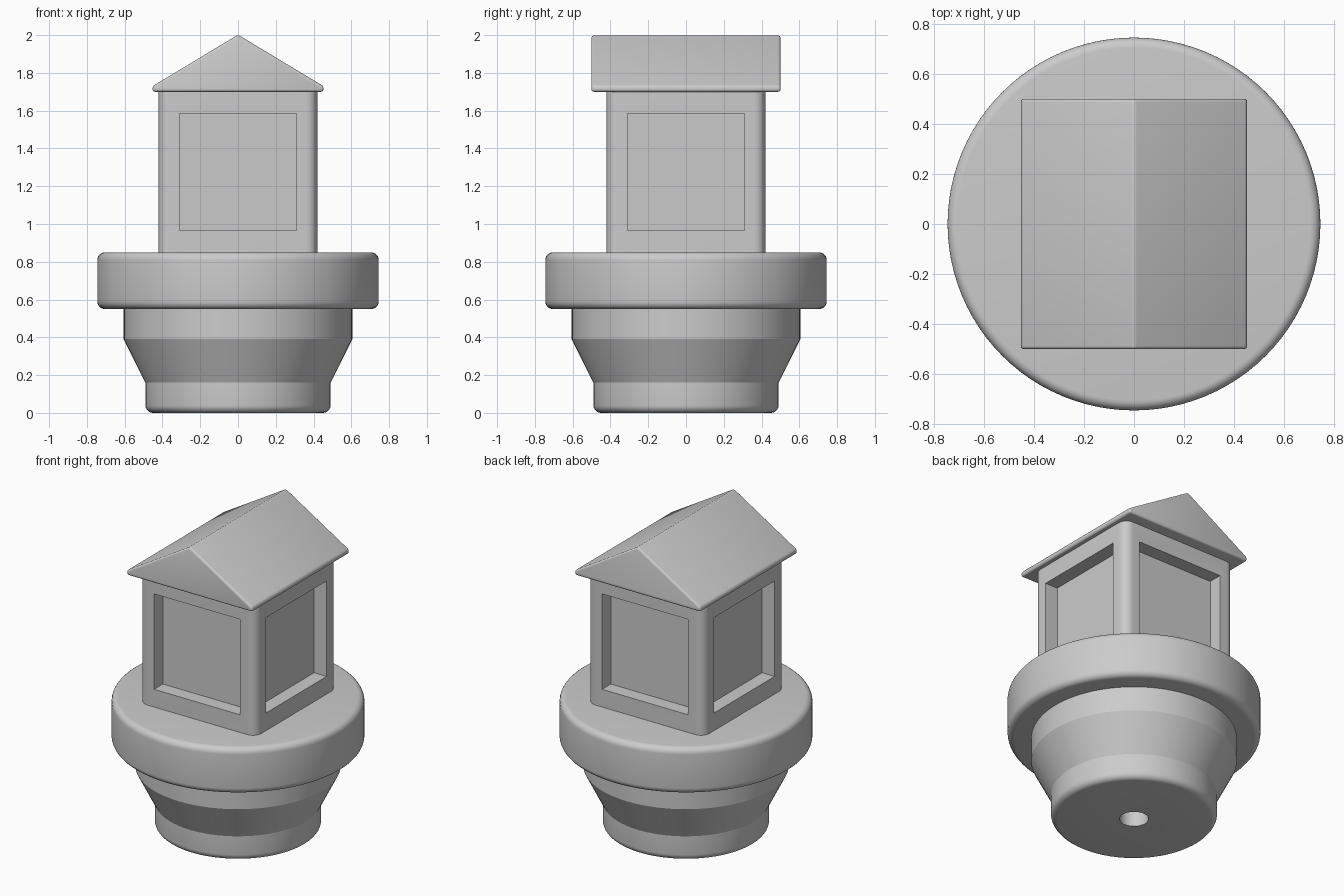
import bpy, bmesh, math

old = bpy.data.objects.get("Cube")
if old:
    bpy.data.objects.remove(old, do_unlink=True)

grey = bpy.data.materials.new("plain grey")
grey.use_nodes = True
colour = (0.6, 0.6, 0.6, 1)
grey.diffuse_color = colour
grey.node_tree.nodes["Principled BSDF"].inputs["Base Color"].default_value = colour


def add_object(name, bm):
    bmesh.ops.recalc_face_normals(bm, faces=bm.faces)
    mesh = bpy.data.meshes.new(name)
    bm.to_mesh(mesh)
    bm.free()
    mesh.materials.append(grey)
    obj = bpy.data.objects.new(name, mesh)
    bpy.context.collection.objects.link(obj)
    return obj


def activate(obj):
    bpy.ops.object.select_all(action='DESELECT')
    obj.select_set(True)
    bpy.context.view_layer.objects.active = obj


def smooth(obj, degrees=30):
    activate(obj)
    bpy.ops.object.shade_smooth_by_angle(angle=math.radians(degrees))


def corner(r, z, radius, start):
    """Quarter-round profile points, from the start angle in degrees."""
    angles = [math.radians(start + 15 * i) for i in range(7)]
    return [(r + radius * math.cos(a), z + radius * math.sin(a)) for a in angles]


def lathe(name, profile, sides=96):
    bm = bmesh.new()
    verts = [bm.verts.new((r, 0, z)) for r, z in profile]
    edges = [bm.edges.new(pair) for pair in zip(verts, verts[1:])]
    bmesh.ops.spin(bm, geom=verts + edges, axis=(0, 0, 1), cent=(0, 0, 0),
                   angle=math.tau, steps=sides, use_duplicate=False)
    bmesh.ops.remove_doubles(bm, verts=bm.verts, dist=0.0001)
    obj = add_object(name, bm)
    smooth(obj, 25)
    return obj


def add_box(bm, size, centre):
    verts = bmesh.ops.create_cube(bm, size=1)["verts"]
    bmesh.ops.scale(bm, vec=size, verts=verts)
    bmesh.ops.translate(bm, vec=centre, verts=verts)


# Flared base with a blind hole underneath
lathe("base", [(0, 0.3), (0.085, 0.3), (0.085, 0)]
      + corner(0.45, 0.04, 0.04, -90)
      + [(0.49, 0.16), (0.605, 0.39), (0.605, 0.56), (0, 0.56)])

# Wide round platform
lathe("platform", [(0, 0.55)] + corner(0.705, 0.59, 0.04, -90)
      + corner(0.705, 0.81, 0.04, 0) + [(0, 0.85)])

# Square tower with rounded upright corners
bm = bmesh.new()
add_box(bm, (0.84, 0.84, 0.87), (0, 0, 1.275))
upright = [e for e in bm.edges if abs(e.verts[0].co.z - e.verts[1].co.z) > 0.5]
bmesh.ops.bevel(bm, geom=upright, offset=0.06, segments=8, profile=0.5, affect='EDGES')
tower = add_object("tower", bm)

# Recessed window on each side
bm = bmesh.new()
depth = 0.09
for x, y in ((1, 0), (-1, 0), (0, 1), (0, -1)):
    size = (2 * depth if x else 0.62, 2 * depth if y else 0.62, 0.62)
    add_box(bm, size, (0.42 * x, 0.42 * y, 1.275))
cutter = add_object("window_cutter", bm)
cutter.hide_render = True
cut = tower.modifiers.new("windows", 'BOOLEAN')
cut.operation = 'DIFFERENCE'
cut.solver = 'EXACT'
cut.object = cutter
activate(tower)
bpy.ops.object.modifier_apply(modifier=cut.name)
bpy.data.objects.remove(cutter, do_unlink=True)
smooth(tower)

# Gabled roof with softened edges
bm = bmesh.new()
outline = [(-0.452, 1.7), (0.452, 1.7), (0.452, 1.73), (0, 2.002), (-0.452, 1.73)]
gable = bm.faces.new([bm.verts.new((x, -0.5, z)) for x, z in outline])
extruded = bmesh.ops.extrude_face_region(bm, geom=[gable])["geom"]
bmesh.ops.translate(bm, vec=(0, 1, 0),
                    verts=[v for v in extruded if isinstance(v, bmesh.types.BMVert)])
bmesh.ops.recalc_face_normals(bm, faces=bm.faces)
bmesh.ops.bevel(bm, geom=bm.edges[:], offset=0.013, segments=4, profile=0.5, affect='EDGES')
roof = add_object("roof", bm)
smooth(roof)
